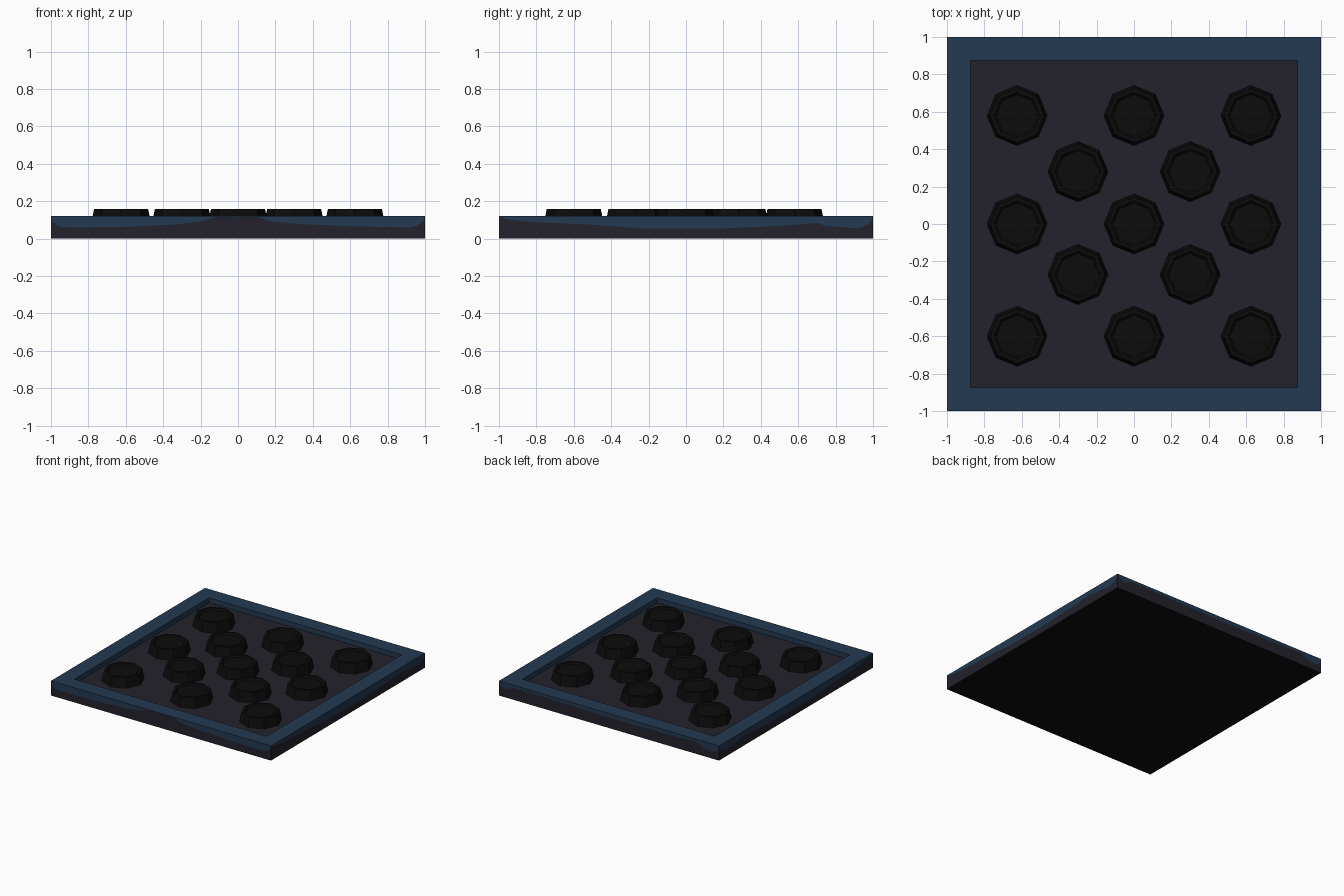
import bpy, bmesh, math
from mathutils import Matrix, Vector

if "Cube" in bpy.data.objects:
    bpy.data.objects.remove(bpy.data.objects["Cube"])


def material(name, rgb):
    m = bpy.data.materials.new(name)
    m.diffuse_color = (*rgb, 1.0)
    m.use_nodes = True
    m.node_tree.nodes["Principled BSDF"].inputs["Base Color"].default_value = m.diffuse_color
    return m


BLUE = material("navy_blue", (0.017, 0.041, 0.083))
SLATE = material("dark_slate", (0.017, 0.016, 0.025))
BLACK = material("black", (0.0037, 0.0037, 0.0037))

TOP, FLOOR, INNER = 0.12, 0.08, 0.875


def finish(bm, name, mats):
    me = bpy.data.meshes.new(name)
    bm.to_mesh(me)
    bm.free()
    for m in mats:
        me.materials.append(m)
    ob = bpy.data.objects.new(name, me)
    bpy.context.collection.objects.link(ob)
    return ob


# Wavy paint edge (position along the side, height), seen from outside
FRONT = [(-1, .105), (-.96, .065), (-.9, .06), (-.6, .063), (-.35, .075),
         (-.2, .092), (-.11, .117), (.11, .117), (.16, .095), (.3, .08),
         (.6, .066), (.92, .06), (.96, .07), (1, .105)]
RIGHT = [(-1, .115), (-.96, .105), (-.85, .09), (-.5, .075), (-.25, .055),
         (.2, .055), (.5, .068), (.7, .085), (.75, .068), (.92, .055),
         (.97, .075), (1, .11)]
BACK = [(-1, .09), (-.93, .07), (-.86, .1), (-.5, .095), (0, .085),
        (.5, .09), (.8, .1), (.86, .065), (.94, .055), (1, .08)]
LEFT = [(-t, z) for t, z in reversed(RIGHT)]

# Tray: painted sides, raised rim, recess walls, floor and underside
bm = bmesh.new()


def face(points, mat, turn=Matrix.Identity(3)):
    f = bm.faces.new([bm.verts.new(turn @ Vector(p)) for p in points])
    f.material_index = mat


for i, edge in enumerate((FRONT, RIGHT, BACK, LEFT)):
    r = Matrix.Rotation(i * math.pi / 2, 3, 'Z')
    for (a, za), (b, zb) in zip(edge, edge[1:]):
        face([(a, -1, 0), (b, -1, 0), (b, -1, zb), (a, -1, za)], 1, r)
        face([(a, -1, za), (b, -1, zb), (b, -1, TOP), (a, -1, TOP)], 0, r)
    n = INNER
    face([(-1, -1, TOP), (1, -1, TOP), (n, -n, TOP), (-n, -n, TOP)], 0, r)
    face([(-n, -n, TOP), (n, -n, TOP), (n, -n, FLOOR), (-n, -n, FLOOR)], 0, r)
face([(-n, -n, FLOOR), (n, -n, FLOOR), (n, n, FLOOR), (-n, n, FLOOR)], 1)
face([(-1, 1, 0), (1, 1, 0), (1, -1, 0), (-1, -1, 0)], 2)
bmesh.ops.remove_doubles(bm, verts=bm.verts, dist=1e-5)
finish(bm, "tray", [BLUE, SLATE, BLACK])


# Octagonal studs with a shallow dished top
def stud(x, y, k):
    bm = bmesh.new()
    bmesh.ops.create_cone(bm, cap_ends=True, segments=8, radius1=0.161,
                          radius2=0.144, depth=0.16 - FLOOR)
    bmesh.ops.rotate(bm, verts=bm.verts, matrix=Matrix.Rotation(0, 3, 'Z'))
    bm.normal_update()
    cap = [f for f in bm.faces if f.normal.z > 0.9]
    bmesh.ops.inset_region(bm, faces=cap, thickness=0.02)
    bmesh.ops.inset_region(bm, faces=cap, thickness=0.012, depth=-0.012)
    ob = finish(bm, f"stud_{k}", [BLACK])
    ob.location = (x, y, (FLOOR + 0.16) / 2)


rows = [(0.58, (-.625, 0, .625)), (0.28, (-.3, .3)), (0.0, (-.625, 0, .625)),
        (-0.27, (-.3, .3)), (-0.6, (-.625, 0, .625))]
k = 1
for y, xs in rows:
    for x in xs:
        stud(x, y, k)
        k += 1
